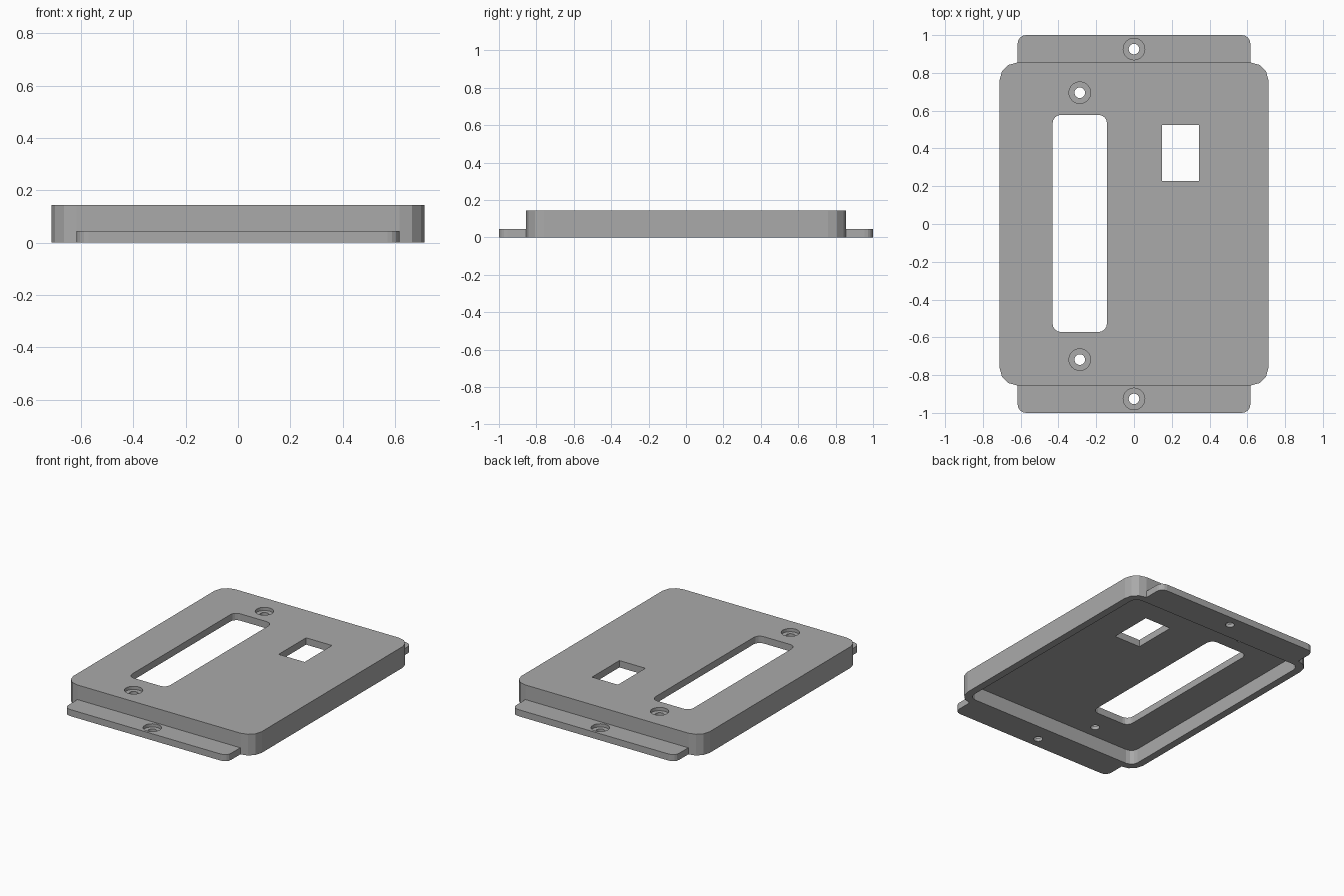
import bpy, bmesh, math

if "Cube" in bpy.data.objects:
    bpy.data.objects.remove(bpy.data.objects["Cube"])

grey = bpy.data.materials.new("plain_grey")
grey.diffuse_color = (0.40, 0.40, 0.40, 1)
grey.use_nodes = True
grey.node_tree.nodes["Principled BSDF"].inputs["Base Color"].default_value = grey.diffuse_color


def rounded(cx, cy, hx, hy, r, seg):
    """Outline of a rounded rectangle (r = 0 gives sharp corners)."""
    if r == 0:
        return [(cx + hx, cy + hy), (cx - hx, cy + hy), (cx - hx, cy - hy), (cx + hx, cy - hy)]
    pts = []
    for q, (sx, sy) in enumerate(((1, 1), (-1, 1), (-1, -1), (1, -1))):
        for i in range(seg + 1):
            a = (q + i / seg) * math.pi / 2
            pts.append((cx + sx * (hx - r) + r * math.cos(a), cy + sy * (hy - r) + r * math.sin(a)))
    return pts


def circle(cx, cy, r, n=32):
    return [(cx + r * math.cos(2 * math.pi * i / n), cy + r * math.sin(2 * math.pi * i / n)) for i in range(n)]


def prism(name, pts, z0, z1):
    """Extrude an outline upward from z0 to z1."""
    bm = bmesh.new()
    base = bm.faces.new([bm.verts.new((x, y, z0)) for x, y in pts])
    ext = bmesh.ops.extrude_face_region(bm, geom=[base])
    bmesh.ops.translate(bm, vec=(0, 0, z1 - z0), verts=[v for v in ext["geom"] if isinstance(v, bmesh.types.BMVert)])
    bmesh.ops.recalc_face_normals(bm, faces=bm.faces)
    me = bpy.data.meshes.new(name)
    bm.to_mesh(me)
    bm.free()
    me.materials.append(grey)
    ob = bpy.data.objects.new(name, me)
    bpy.context.collection.objects.link(ob)
    return ob


def combine(target, tool, operation):
    """Apply a boolean and remove the tool object."""
    mod = target.modifiers.new("bool", "BOOLEAN")
    mod.operation, mod.solver, mod.object = operation, "EXACT", tool
    bpy.context.view_layer.objects.active = target
    bpy.ops.object.modifier_apply(modifier=mod.name)
    bpy.data.objects.remove(tool)


TOP, CEIL, FLANGE, WALL = 0.145, 0.098, 0.045, 0.05

# raised cover box with mounting flanges front and back
cover = prism("cover_plate", rounded(0, 0, 0.712, 0.855, 0.095, 3), 0, TOP)
combine(cover, prism("flange", rounded(0, 0, 0.616, 1.0, 0.045, 4), 0, FLANGE), "UNION")

# hollow underside
combine(cover, prism("pocket", rounded(0, 0, 0.712 - WALL, 0.855 - WALL, 0.05, 3), -0.1, CEIL), "DIFFERENCE")

# long slot and small square window
combine(cover, prism("slot", rounded(-0.287, 0.003, 0.144, 0.575, 0.045, 4), -0.1, 0.3), "DIFFERENCE")
combine(cover, prism("window", rounded(0.246, 0.376, 0.098, 0.148, 0, 1), -0.1, 0.3), "DIFFERENCE")

# counterbored screw holes in the cover and the flanges
for x, y, top in ((-0.287, 0.695, TOP), (-0.287, -0.718, TOP), (0, 0.926, FLANGE), (0, -0.926, FLANGE)):
    combine(cover, prism("counterbore", circle(x, y, 0.057), top - 0.022, 0.3), "DIFFERENCE")
    combine(cover, prism("screw_hole", circle(x, y, 0.028), -0.1, 0.3), "DIFFERENCE")
